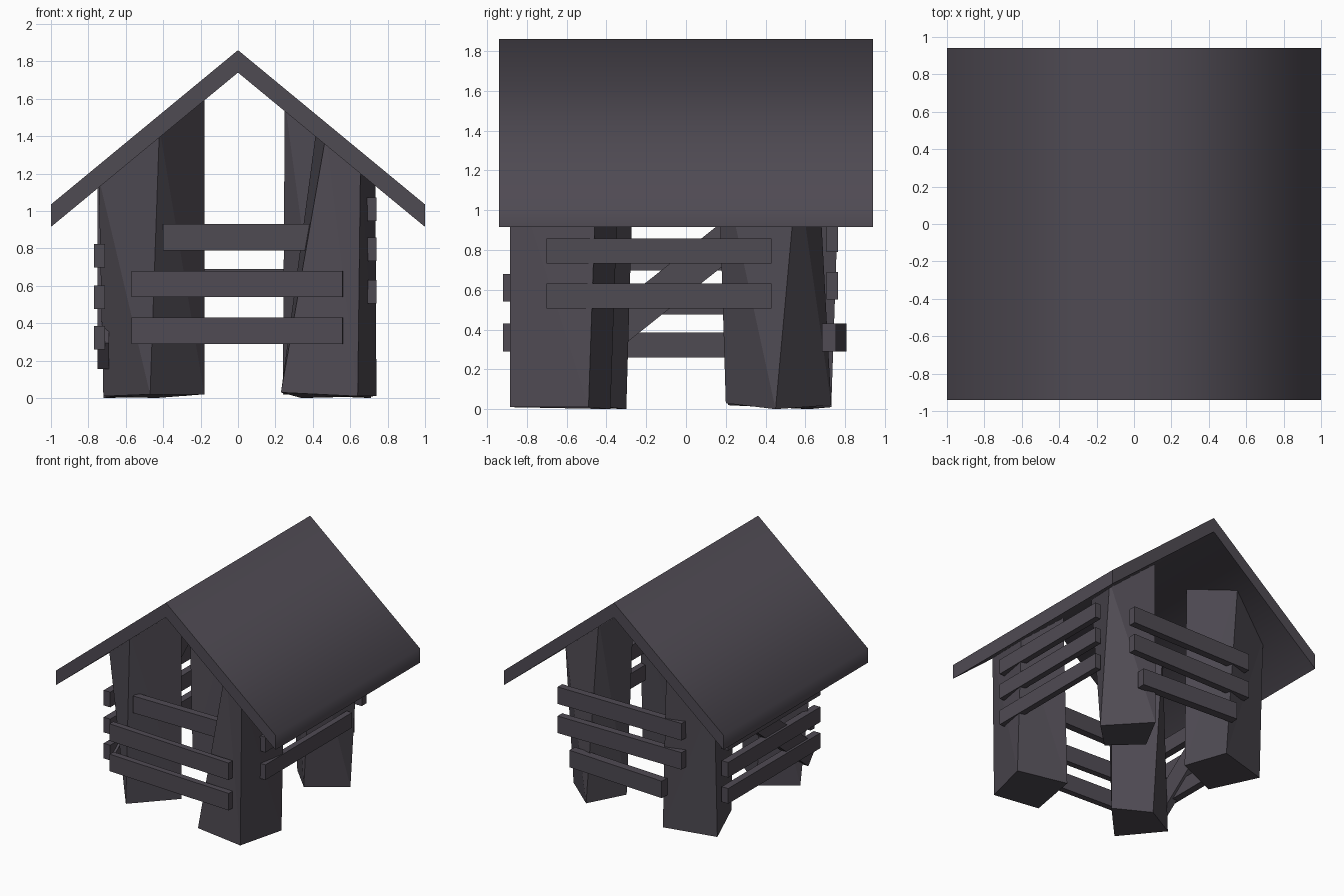
import bpy
import bmesh
import math

if "Cube" in bpy.data.objects:
    bpy.data.objects.remove(bpy.data.objects["Cube"])

mat = bpy.data.materials.new("dark slate wood")
mat.diffuse_color = (0.078, 0.069, 0.086, 1)
mat.use_nodes = True
mat.node_tree.nodes["Principled BSDF"].inputs["Base Color"].default_value = mat.diffuse_color


def make_object(name, bm):
    bmesh.ops.recalc_face_normals(bm, faces=bm.faces)
    mesh = bpy.data.meshes.new(name)
    bm.to_mesh(mesh)
    bm.free()
    mesh.materials.append(mat)
    ob = bpy.data.objects.new(name, mesh)
    bpy.context.collection.objects.link(ob)
    return ob


def post(name, bottom, top):
    """Crooked four-sided post; its top is tucked into the roof slope."""
    bm = bmesh.new()
    lo = [bm.verts.new(p) for p in bottom]
    hi = [bm.verts.new((x, y, 1.79 - 0.82 * abs(x))) for x, y in top]
    for i in range(4):
        j = (i + 1) % 4
        bm.faces.new((lo[i], lo[j], hi[i]))
        bm.faces.new((lo[j], hi[j], hi[i]))
    bm.faces.new(lo[::-1])
    bm.faces.new(hi)
    return make_object(name, bm)


def board(name, centre, size, rot=(0, 0, 0)):
    bm = bmesh.new()
    bmesh.ops.create_cube(bm, size=1)
    bmesh.ops.scale(bm, vec=size, verts=bm.verts)
    ob = make_object(name, bm)
    ob.location = centre
    ob.rotation_euler = [math.radians(a) for a in rot]
    return ob


# Gabled roof: chevron profile extruded along y
profile = [(-1, 0.915), (0, 1.74), (1, 0.915), (1, 1.035), (0, 1.86), (-1, 1.035)]
bm = bmesh.new()
front = [bm.verts.new((x, -0.94, z)) for x, z in profile]
back = [bm.verts.new((x, 0.94, z)) for x, z in profile]
for i in range(6):
    j = (i + 1) % 6
    bm.faces.new((front[i], front[j], back[j], back[i]))
for ring in (front, back):
    for a, b, c, d in ((0, 1, 4, 5), (1, 2, 3, 4)):
        bm.faces.new([ring[k] for k in (a, b, c, d)])
roof = make_object("roof", bm)
bpy.context.view_layer.objects.active = roof
roof.select_set(True)
bpy.ops.object.shade_smooth_by_angle(angle=math.radians(80))
roof.select_set(False)

# Four twisted corner posts
post("front_left_post",
     [(-.72, -.46, .01), (-.47, -.79, .02), (-.18, -.48, .02), (-.44, -.30, .0)],
     [(-.745, -.62), (-.42, -.81), (-.18, -.48), (-.5, -.26)])
post("front_right_post",
     [(.23, -.85, .03), (.64, -.885, .01), (.74, -.49, .01), (.34, -.38, .0)],
     [(.47, -.83), (.655, -.885), (.735, -.45), (.42, -.33)])
post("back_right_post",
     [(.46, .20, .03), (.71, .45, .0), (.40, .73, .02), (.24, .43, .02)],
     [(.56, .16), (.71, .56), (.34, .65), (.25, .32)])
post("back_left_post",
     [(-.56, .21, .02), (-.72, .62, .0), (-.30, .73, .01), (-.19, .37, .02)],
     [(-.60, .22), (-.72, .66), (-.37, .78), (-.21, .37)])

# Front rails
for z in (0.36, 0.61):
    board("front_rail", (-.005, -.865, z), (1.13, .05, .14), (0, 0, -3))
board("front_top_rail", (.03, -.765, .86), (.86, .06, .14))

# Right side rails
for z in (0.568, 0.795, 1.01):
    board("right_rail", (.715, -.135, z), (.05, 1.13, .125))

# Left side rails and diagonal brace
for z in (0.323, 0.538, 0.76):
    board("left_rail", (-.74, -.05, z), (.06, 1.2, .125))
board("left_diagonal_brace", (-.72, -.03, .66), (.06, 1.4, .176), (38.5, 0, 0))

# Back rails
board("back_low_rail", (.095, .745, .36), (.88, .07, .14), (0, 0, -3.5))
for z in (0.62, 0.86):
    board("back_rail", (.07, .735, z), (1.13, .06, .14))
